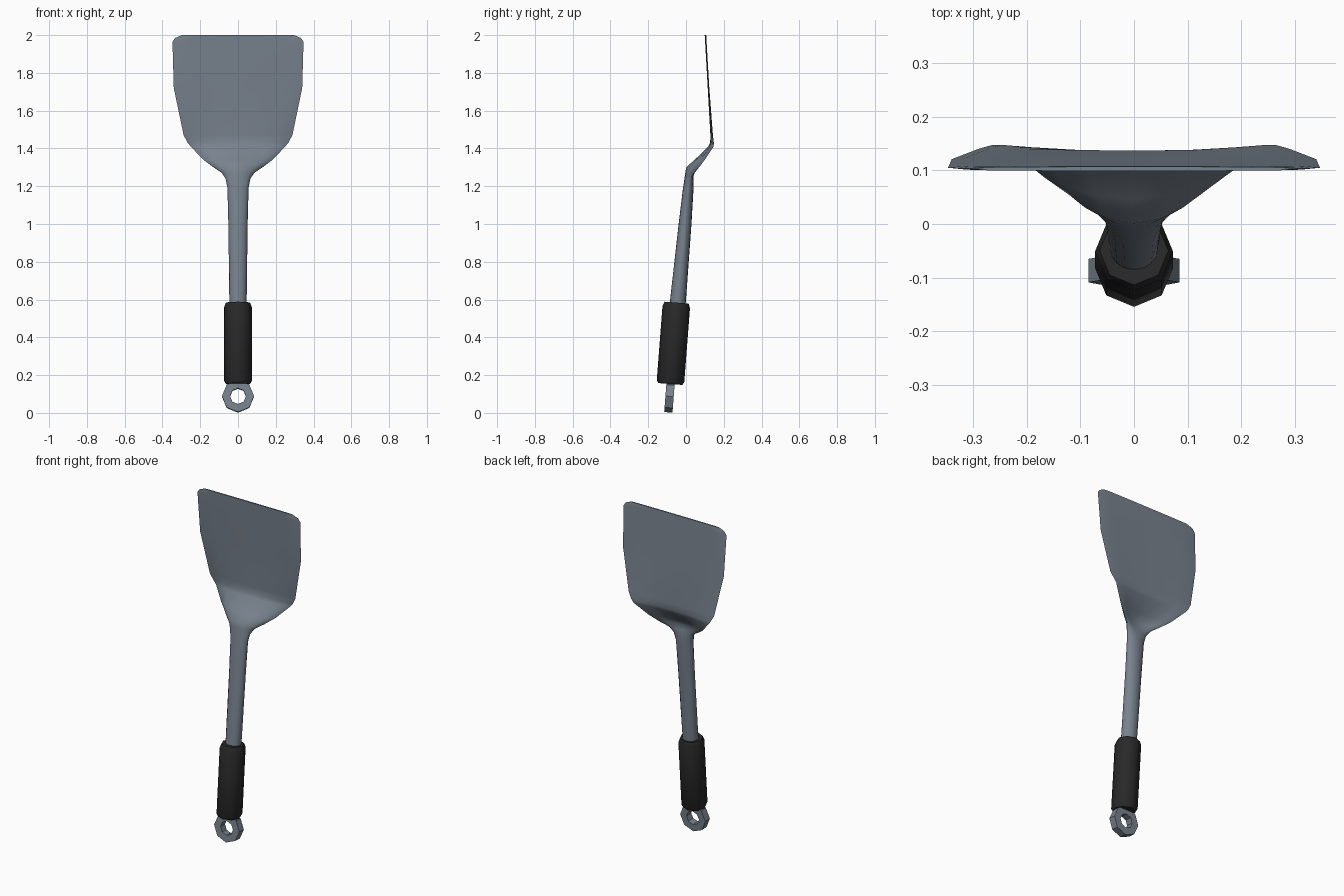
import bpy, bmesh, math
from mathutils import Matrix, Vector

if "Cube" in bpy.data.objects:
    bpy.data.objects.remove(bpy.data.objects["Cube"])


def material(name, rgb):
    m = bpy.data.materials.new(name)
    m.diffuse_color = (*rgb, 1)
    m.use_nodes = True
    m.node_tree.nodes["Principled BSDF"].inputs["Base Color"].default_value = m.diffuse_color
    return m


steel = material("steel_grey", (0.19, 0.225, 0.27))
rubber = material("black_rubber", (0.022, 0.022, 0.022))
TILT = math.atan2(0.033, 0.43)  # lean of the handle


def loft(name, rings, mat, angle, closed=False):
    """Skin a list of equal-sized point rings; cap the ends unless closed."""
    bm = bmesh.new()
    vs = [[bm.verts.new(p) for p in ring] for ring in rings]
    n, m = len(vs[0]), len(vs)
    for i in range(m if closed else m - 1):
        a, b = vs[i], vs[(i + 1) % m]
        for j in range(n):
            k = (j + 1) % n
            bm.faces.new((a[j], a[k], b[k], b[j]))
    if not closed:
        bm.faces.new(vs[0])
        bm.faces.new(vs[-1])
    bmesh.ops.recalc_face_normals(bm, faces=bm.faces)
    me = bpy.data.meshes.new(name)
    bm.to_mesh(me)
    bm.free()
    me.materials.append(mat)
    ob = bpy.data.objects.new(name, me)
    bpy.context.collection.objects.link(ob)
    bpy.ops.object.select_all(action='DESELECT')
    ob.select_set(True)
    bpy.context.view_layer.objects.active = ob
    bpy.ops.object.shade_smooth_by_angle(angle=math.radians(angle))
    return ob


def section(z, w, y, bow, t, p, n=16):
    """Cross-section: half width w, half thickness t, sides swept back by bow."""
    pts = []
    for i in range(n):
        a = 2 * math.pi * i / n
        c, s = math.cos(a), math.sin(a)
        s = 0 if abs(s) < 1e-6 else math.copysign(abs(s) ** p, s)
        pts.append((w * c, y + bow * c * c + t * s, z))
    return pts


# Shaft flaring through a scooped neck into the thin blade
rows = [
    (0.50, 0.045, -0.050, 0.000, 0.042, 1.0),
    (0.60, 0.046, -0.042, 0.000, 0.042, 1.0),
    (1.00, 0.051, -0.005, 0.000, 0.034, 1.0),
    (1.19, 0.056, 0.012, 0.000, 0.028, 1.0),
    (1.24, 0.066, 0.016, 0.006, 0.024, 0.9),
    (1.27, 0.085, 0.015, 0.025, 0.019, 0.8),
    (1.30, 0.130, 0.014, 0.055, 0.013, 0.6),
    (1.34, 0.183, 0.054, 0.046, 0.008, 0.5),
    (1.41, 0.250, 0.122, 0.024, 0.005, 0.4),
    (1.43, 0.266, 0.132, 0.015, 0.004, 0.4),
    (1.47, 0.288, 0.133, 0.008, 0.004, 0.4),
    (1.72, 0.340, 0.119, 0.002, 0.004, 0.4),
    (1.965, 0.347, 0.105, 0.000, 0.004, 0.4),
    (1.985, 0.333, 0.104, 0.000, 0.004, 0.4),
    (2.00, 0.297, 0.103, 0.000, 0.004, 0.4),
]
loft("blade_and_shaft", [section(*r) for r in rows], steel, 60)


# Eight-sided grip with bevelled ends, leaning with the shaft
def octagon(r, h):
    return [(r * math.sin(i * math.pi / 4), r * math.cos(i * math.pi / 4), h)
            for i in range(8)]


grip = loft("grip", [octagon(r, h) for r, h in
                     ((0.064, 0), (0.073, 0.016), (0.073, 0.408), (0.064, 0.432))],
            rubber, 50)
lean = Matrix.Rotation(-TILT, 4, 'X')
grip.matrix_world = Matrix.Translation((0, -0.083, 0.153)) @ lean

# Hanging ring: rectangular section swept round an octagon
profile = [(0.042, -0.022), (0.085, -0.022), (0.085, 0.022), (0.042, 0.022)]
ring = loft("hanging_ring",
            [[(r * math.cos(i * math.pi / 4), y, r * math.sin(i * math.pi / 4))
              for r, y in profile] for i in range(8)], steel, 30, closed=True)
ring.matrix_world = Matrix.Translation((0, -0.087, 0.0875)) @ lean
